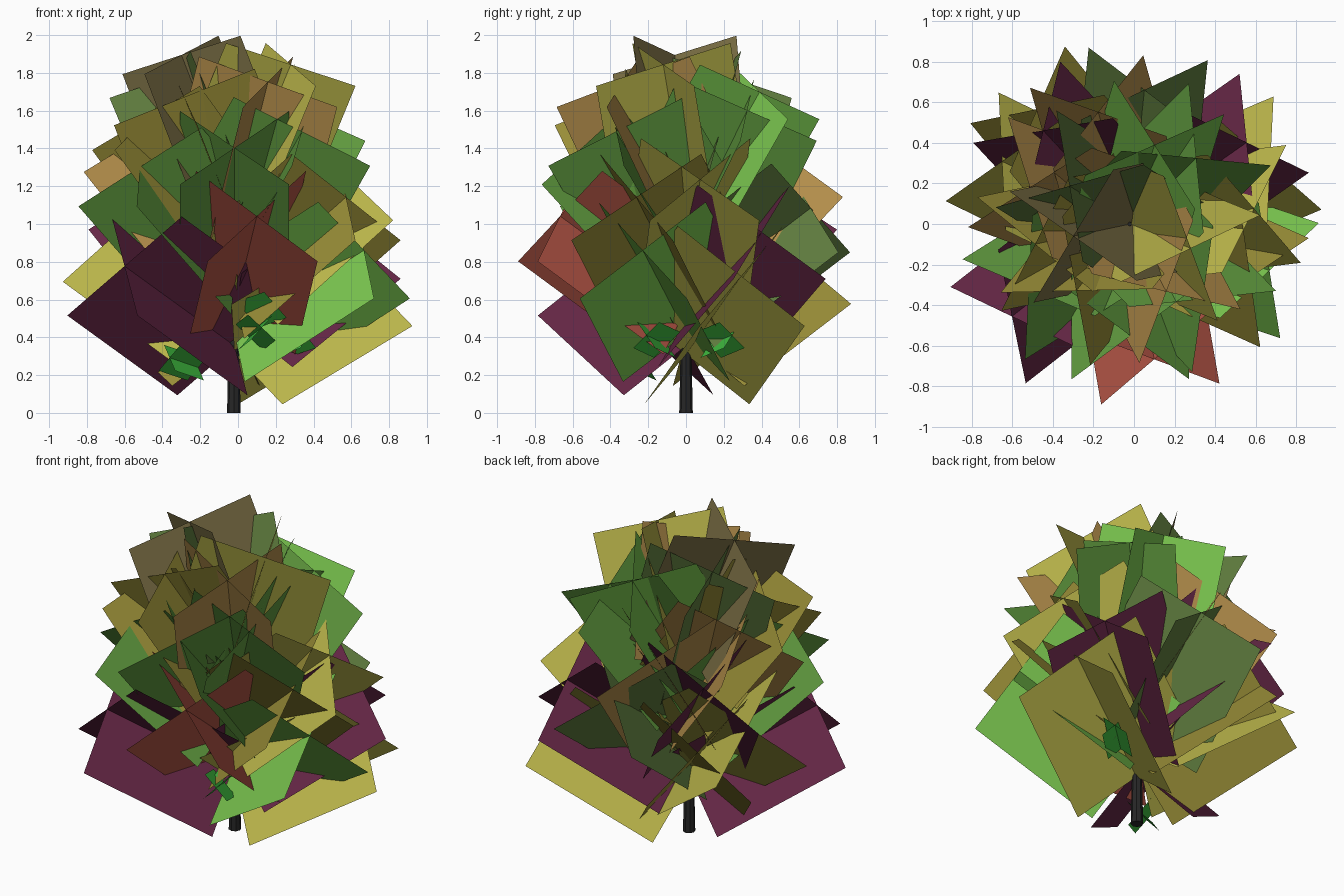
import bpy, bmesh, math
from mathutils import Vector

if "Cube" in bpy.data.objects:
    bpy.data.objects.remove(bpy.data.objects["Cube"])

COLOURS = {
    "green": (0.12, 0.33, 0.05), "lime": (0.20, 0.58, 0.08), "dark": (0.12, 0.21, 0.05),
    "yellow": (0.50, 0.47, 0.07), "olive": (0.33, 0.28, 0.04), "brown": (0.20, 0.16, 0.06),
    "orange": (0.45, 0.27, 0.07), "maroon": (0.13, 0.02, 0.06), "red": (0.45, 0.09, 0.06),
    "bark": (0.02, 0.02, 0.02), "shoot": (0.05, 0.50, 0.05),
}
MATS = {}
for key, c in COLOURS.items():
    MATS[key] = bpy.data.materials.new(key)
    MATS[key].diffuse_color = (*c, 1)


def finish(bm, name, colour):
    me = bpy.data.meshes.new(name)
    bm.to_mesh(me)
    bm.free()
    me.materials.append(MATS[colour])
    ob = bpy.data.objects.new(name, me)
    bpy.context.collection.objects.link(ob)


def crossed_cards(name, base, azimuth, elevation, size, colour):
    """Two square cards crossing at right angles along a branch axis."""
    a, e = math.radians(azimuth), math.radians(elevation)
    axis = Vector((math.cos(a) * math.cos(e), math.sin(a) * math.cos(e), math.sin(e)))
    side = Vector((-math.sin(a), math.cos(a), 0))
    up = axis.cross(side)
    base = Vector(base)
    tip = base + axis * size
    bm = bmesh.new()
    for s in (1, -1):
        w = (side * s + up).normalized() * size / 2
        bm.faces.new([bm.verts.new(p) for p in (base - w, tip - w, tip + w, base + w)])
    finish(bm, name, colour)


# trunk
bm = bmesh.new()
bmesh.ops.create_cone(bm, cap_ends=True, segments=8, radius1=0.036, radius2=0.01, depth=1.2)
bmesh.ops.translate(bm, verts=bm.verts, vec=(-0.022, 0, 0.6))
finish(bm, "trunk", "bark")

# main foliage: height on trunk, azimuth, colour (steeper towards the top)
SPRAYS = [
    (0.31, 23, "yellow"), (0.355, -142, "maroon"), (0.40, 129, "olive"),
    (0.42, -18.5, "lime"), (0.48, 154, "yellow"), (0.49, 35, "maroon"),
    (0.55, -80, "red"), (0.58, 84, "dark"), (0.62, -24, "olive"),
    (0.655, 133, "maroon"), (0.685, 7, "yellow"), (0.73, -148, "green"),
    (0.76, 106, "orange"), (0.80, -90, "green"), (0.84, 160, "orange"),
    (0.86, -46, "green"), (0.91, -168, "olive"), (0.94, 45, "green"),
    (0.99, -129, "olive"), (1.01, 73, "lime"), (1.05, -62, "orange"),
    (1.08, 148, "dark"), (1.12, -22, "yellow"), (1.16, -168, "brown"),
]
for i, (h, az, col) in enumerate(SPRAYS):
    t = (h - 0.31) / 0.84
    crossed_cards(f"foliage_{i + 1}", (-0.018, 0, h), az, 29 + 39 * t ** 1.37,
                  0.855 - 0.065 * t, col)

# small inner shoots
SHOOTS = [
    ((-0.21, -0.20, 0.24), -142), ((0.06, -0.22, 0.40), -70), ((0.05, -0.2, 0.52), -40),
    ((0.2, -0.1, 0.36), -35), ((0.2, 0.12, 0.36), 40),
]
for i, (p, az) in enumerate(SHOOTS):
    crossed_cards(f"shoot_{i + 1}", p, az, 15, 0.2, "shoot")

for m in bpy.data.materials:
    if m.users and not m.is_grease_pencil:
        m.use_nodes = True
        m.node_tree.nodes["Principled BSDF"].inputs["Base Color"].default_value = m.diffuse_color
